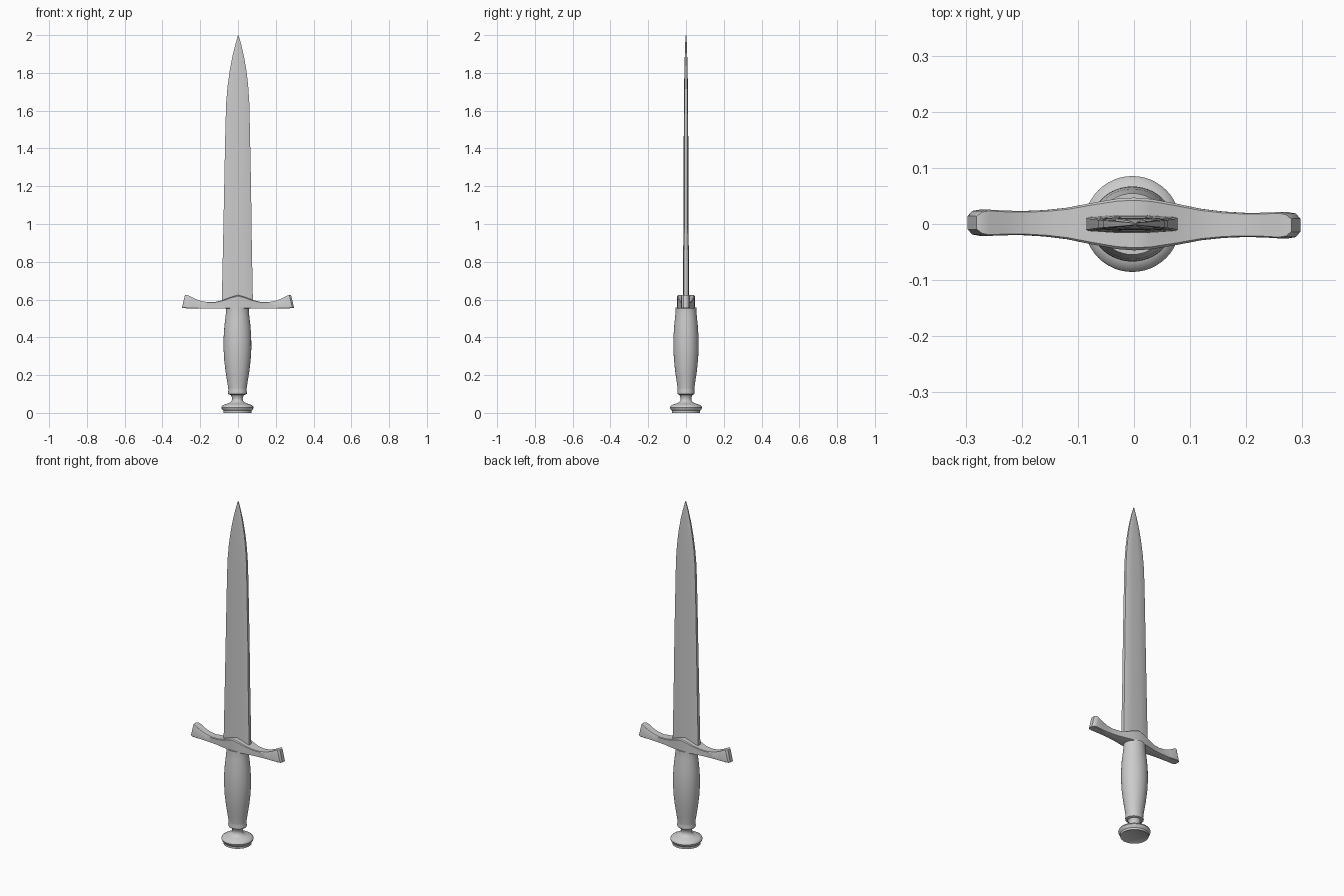
import bpy, bmesh
from math import cos, sin, pi, radians


def loft(name, rings, angle=40):
    """Skin a list of closed rings and cap both ends."""
    bm = bmesh.new()
    rows = [[bm.verts.new(p) for p in ring] for ring in rings]
    n = len(rows[0])
    for a, b in zip(rows, rows[1:]):
        for i in range(n):
            j = (i + 1) % n
            bm.faces.new((a[i], a[j], b[j], b[i]))
    bm.faces.new(rows[0])
    bm.faces.new(rows[-1])
    bmesh.ops.recalc_face_normals(bm, faces=bm.faces[:])
    me = bpy.data.meshes.new(name)
    bm.to_mesh(me)
    bm.free()
    ob = bpy.data.objects.new(name, me)
    bpy.context.collection.objects.link(ob)
    bpy.ops.object.select_all(action='DESELECT')
    ob.select_set(True)
    bpy.context.view_layer.objects.active = ob
    bpy.ops.object.shade_smooth_by_angle(angle=radians(angle))
    return ob


def spin(name, profile, cx=-0.003, squash=1.0, sides=48):
    """Turned part from (radius, z) pairs, optionally flattened in y."""
    return loft(name, [[(cx + r * cos(2 * pi * i / sides), r * squash * sin(2 * pi * i / sides), z)
                        for i in range(sides)] for r, z in profile])


# Blade: flat bevelled section, (z, left x, right x, half thickness)
blade = [(0.58, -0.086, 0.079, 0.016), (0.9, -0.079, 0.073, 0.0145), (1.2, -0.073, 0.069, 0.013),
         (1.45, -0.068, 0.064, 0.012), (1.64, -0.063, 0.060, 0.011), (1.73, -0.055, 0.054, 0.010),
         (1.81, -0.044, 0.045, 0.0085), (1.89, -0.029, 0.031, 0.0065), (1.95, -0.014, 0.017, 0.0045),
         (1.985, -0.004, 0.007, 0.003), (2.0, 0.0, 0.003, 0.001)]
section = [(-1, -0.65), (-0.93, -0.8), (-0.35, -1), (0.35, -1), (0.93, -0.8), (1, -0.65),
           (1, 0.65), (0.93, 0.8), (0.35, 1), (-0.35, 1), (-0.93, 0.8), (-1, 0.65)]
loft("blade", [[((l + r) / 2 + (r - l) / 2 * u, t * v, z) for u, v in section]
               for z, l, r, t in blade], 30)

# Crossguard: (bottom x, top x, bottom z, top z, half depth), mirrored to both sides
half = [(0.0, 0.0, 0.552, 0.624, 0.047), (0.03, 0.03, 0.552, 0.616, 0.045),
        (0.075, 0.075, 0.552, 0.599, 0.037), (0.12, 0.118, 0.552, 0.588, 0.028),
        (0.16, 0.157, 0.552, 0.586, 0.0235), (0.20, 0.195, 0.552, 0.592, 0.0215),
        (0.24, 0.23, 0.553, 0.605, 0.022), (0.275, 0.258, 0.554, 0.62, 0.0235),
        (0.289, 0.271, 0.554, 0.625, 0.021), (0.297, 0.281, 0.556, 0.624, 0.012)]
stations = [(-1,) + s for s in reversed(half[1:])] + [(1,) + s for s in half]
corner = [(-1, 0.04), (-0.9, 0), (0.9, 0), (1, 0.04), (1, 0.92), (0.9, 1), (-0.9, 1), (-1, 0.92)]
loft("crossguard", [[(s * (xb + (xt - xb) * w), d * v - 0.008 * s * xb, zb + (zt - zb) * w)
                     for v, w in corner] for s, xb, xt, zb, zt, d in stations], 35)

# Swelling grip, slightly flattened, with a collar at its foot
spin("grip", [(0.040, 0.096), (0.049, 0.1), (0.051, 0.108), (0.048, 0.118), (0.049, 0.132),
              (0.055, 0.17), (0.063, 0.22), (0.070, 0.28), (0.0735, 0.34), (0.073, 0.40),
              (0.069, 0.46), (0.063, 0.51), (0.060, 0.54), (0.060, 0.558)], -0.003, 0.91)

# Narrow neck flaring into a disc pommel
spin("pommel", [(0.070, 0.003), (0.075, 0.0), (0.075, 0.012), (0.083, 0.021), (0.0855, 0.029),
                (0.082, 0.037), (0.070, 0.044), (0.050, 0.050), (0.036, 0.057), (0.029, 0.066),
                (0.028, 0.078), (0.032, 0.089), (0.038, 0.1)])
